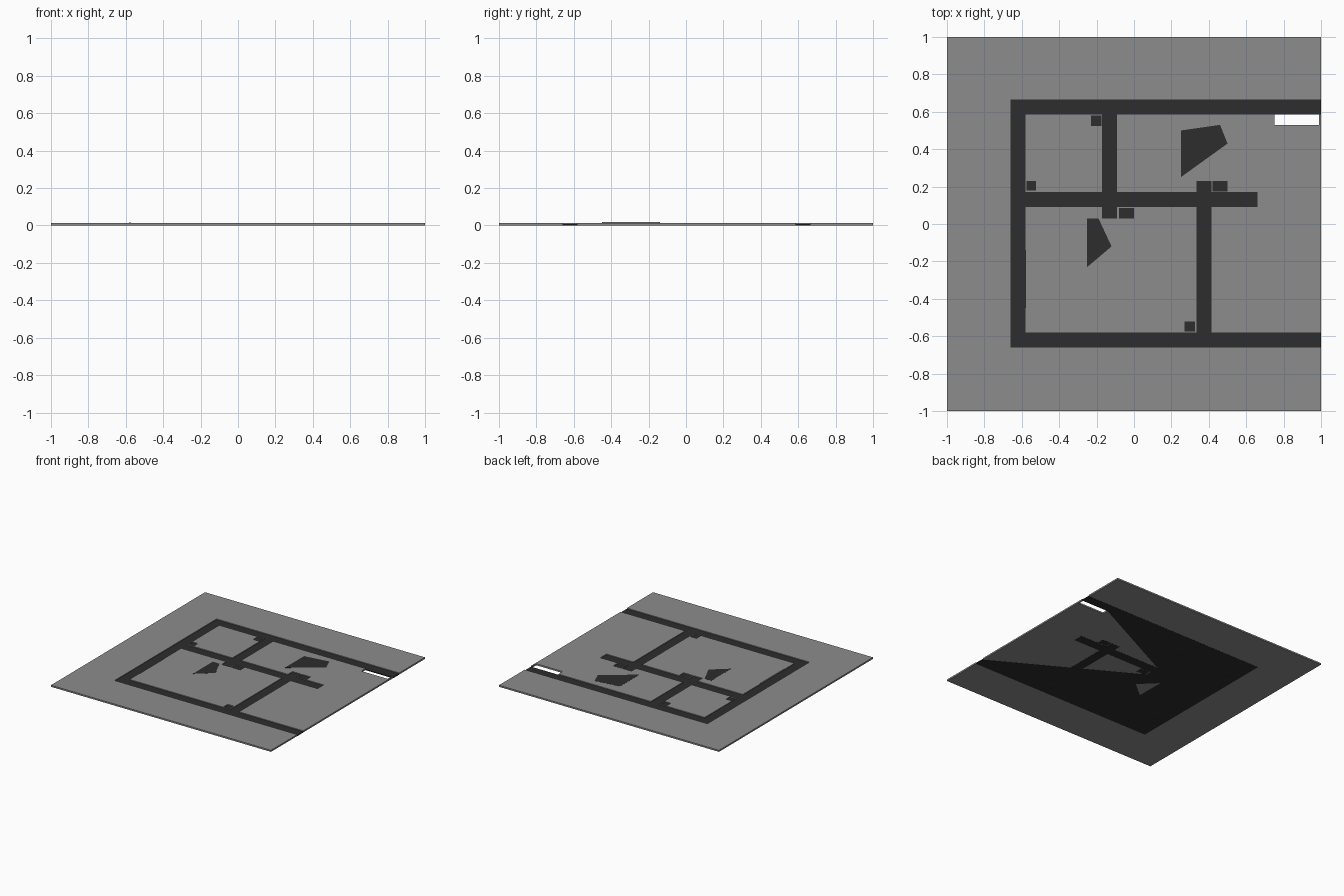
import bpy, bmesh

if "Cube" in bpy.data.objects:
    bpy.data.objects.remove(bpy.data.objects["Cube"])


def material(name, v):
    m = bpy.data.materials.new(name)
    m.diffuse_color = (v, v, v, 1)
    m.use_nodes = True
    m.node_tree.nodes["Principled BSDF"].inputs["Base Color"].default_value = m.diffuse_color
    return m


GREY = material("floor grey", 0.265)
DARK = material("wall line dark", 0.026)
TOP, LINE = 0.014, 0.008


def finish(name, bm, mat):
    bmesh.ops.remove_doubles(bm, verts=bm.verts, dist=1e-5)
    bmesh.ops.recalc_face_normals(bm, faces=bm.faces)
    me = bpy.data.meshes.new(name)
    bm.to_mesh(me)
    bm.free()
    me.materials.append(mat)
    ob = bpy.data.objects.new(name, me)
    bpy.context.collection.objects.link(ob)
    return ob


def plate(name, pts, z0, z1, mat):
    bm = bmesh.new()
    f = bm.faces.new([bm.verts.new((x, y, z0)) for x, y in pts])
    ext = bmesh.ops.extrude_face_region(bm, geom=[f])["geom"]
    up = [g for g in ext if isinstance(g, bmesh.types.BMVert)]
    bmesh.ops.translate(bm, verts=up, vec=(0, 0, z1 - z0))
    if f.is_valid and not any(len(e.link_faces) == 1 for e in bm.edges):
        pass
    elif not f.is_valid:
        bm.faces.new([v for v in bm.verts if abs(v.co.z - z0) < 1e-6])
    return finish(name, bm, mat)


# Plan of the dark wall lines and small corner pads: x0, x1, y0, y1
WALLS = [
    (-.66, -.58, -.66, .66), (-.66, 1, .585, .665), (-.66, 1, -.66, -.58),
    (-.66, .66, .09, .17), (-.17, -.09, .03, .665), (.335, .415, -.66, .23),
]
PADS = [
    (-.23, -.175, .525, .58), (-.575, -.525, .18, .23), (.27, .325, -.575, -.52),
    (.42, .5, .175, .23), (-.08, 0, .03, .085),
]
HOLE = (.75, .99, .53, .585)


def inside(x, y, r):
    return r[0] < x < r[1] and r[2] < y < r[3]


RECTS = WALLS + PADS + [HOLE]
XS = sorted({-1, 1} | {v for r in RECTS for v in r[:2]})
YS = sorted({-1, 1} | {v for r in RECTS for v in r[2:]})


def kind(i, j):
    if not (0 <= i < len(XS) - 1 and 0 <= j < len(YS) - 1):
        return None
    x, y = (XS[i] + XS[i + 1]) / 2, (YS[j] + YS[j + 1]) / 2
    if inside(x, y, HOLE):
        return None
    return "wall" if any(inside(x, y, r) for r in WALLS + PADS) else "floor"


def layout(name, which, z0, z1, mat):
    """Closed slab made of every plan cell of one kind."""
    bm = bmesh.new()

    def face(*pts):
        bm.faces.new([bm.verts.new(p) for p in pts])

    for i in range(len(XS) - 1):
        for j in range(len(YS) - 1):
            if kind(i, j) != which:
                continue
            a, b, c, d = XS[i], XS[i + 1], YS[j], YS[j + 1]
            face((a, c, z1), (b, c, z1), (b, d, z1), (a, d, z1))
            face((a, d, z0), (b, d, z0), (b, c, z0), (a, c, z0))
            sides = [(-1, 0, a, d, a, c), (1, 0, b, c, b, d),
                     (0, -1, a, c, b, c), (0, 1, b, d, a, d)]
            for di, dj, x0, y0, x1, y1 in sides:
                if kind(i + di, j + dj) != which:
                    face((x0, y0, z0), (x1, y1, z0), (x1, y1, z1), (x0, y0, z1))
    return finish(name, bm, mat)


# Raised grey floor and the dark lines set into it
layout("floor_slab", "floor", 0.001, TOP, GREY)
layout("wall_lines", "wall", 0.0, LINE, DARK)

# Dark fill on the underside, open as a wedge toward the right edge
plate("underside_fill", [(-.66, -.66), (1, -.66), (1, -.58), (-.21, .11),
                         (.75, .585), (1, .585), (1, .665), (-.66, .665)],
      0.0002, 0.002, DARK)

# Dark floor patches and the grey patch on the underside
PATCH = [(-.25, -.23), (-.12, -.12), (-.19, .03), (-.25, .03)]
plate("left_patch", PATCH, TOP - .002, TOP + .0006, DARK)
plate("right_patch", [(.25, .25), (.5, .43), (.46, .53), (.25, .5)],
      TOP - .002, TOP + .0006, DARK)
plate("underside_patch", PATCH[:2] + [(-.25, .01)], 0.0, 0.001, GREY)

# Thin ridge beside the left wall
plate("left_ridge", [(-.58, -.45), (-.575, -.45), (-.575, -.14), (-.58, -.14)],
      TOP - .002, TOP + .004, GREY)
